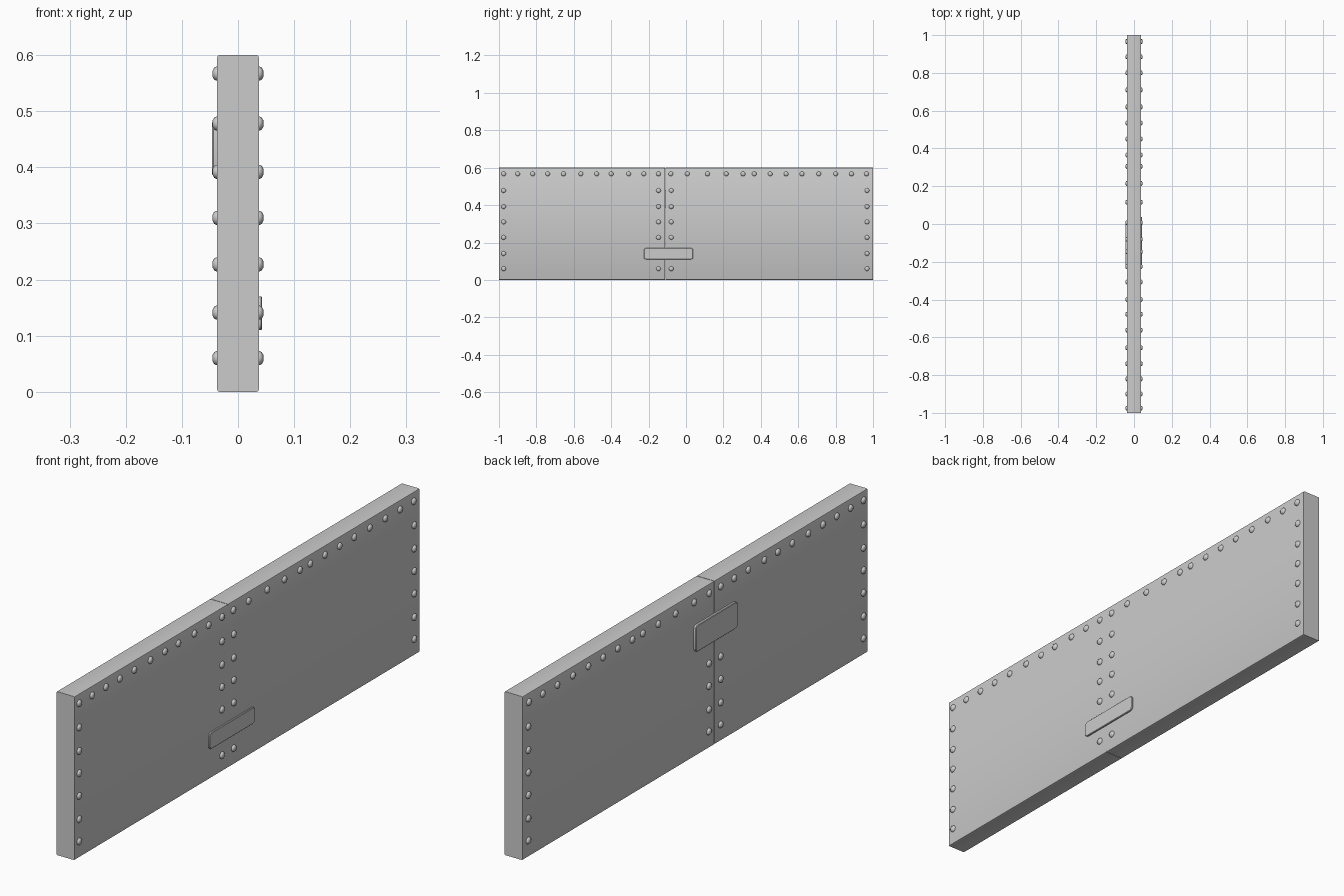
import bpy, bmesh
from math import sin, cos, tau

if "Cube" in bpy.data.objects:
    bpy.data.objects.remove(bpy.data.objects["Cube"])

HALF = 0.037      # half thickness of the wall
SEAM = -0.111     # y of the joint between the two panels


def finish(bm, name):
    bmesh.ops.recalc_face_normals(bm, faces=bm.faces)
    me = bpy.data.meshes.new(name)
    bm.to_mesh(me)
    bm.free()
    ob = bpy.data.objects.new(name, me)
    bpy.context.collection.objects.link(ob)
    bpy.ops.object.select_all(action='DESELECT')
    bpy.context.view_layer.objects.active = ob
    ob.select_set(True)
    bpy.ops.object.shade_smooth_by_angle(angle=0.7)
    return ob


def box(name, x, y, z, axes, bevel, segments):
    """Box from (min, max) ranges; rounds the edges running along the given axes."""
    bm = bmesh.new()
    bmesh.ops.create_cube(bm, size=1)
    for v in bm.verts:
        v.co = [r[0] + (c + 0.5) * (r[1] - r[0]) for r, c in zip((x, y, z), v.co)]
    for axis in axes:
        edges = [e for e in bm.edges
                 if abs((e.verts[1].co - e.verts[0].co).normalized()[axis]) > 0.99
                 and all(abs(f.normal[axis]) < 0.1 for f in e.link_faces)]
        bmesh.ops.bevel(bm, geom=edges, offset=bevel, segments=segments,
                        profile=0.5, affect='EDGES')
    return finish(bm, name)


# wall panels, split by a hairline joint
box("long_panel", (-HALF, HALF), (SEAM + 0.001, 1), (0, 0.6), [1], 0.004, 2)
box("short_panel", (-HALF, HALF), (-1, SEAM - 0.001), (0, 0.6), [1], 0.004, 2)


# joining plates, one per side, with rounded corners and a softened outer rim
def plate(name, x_in, x_out, y, z):
    ob = box(name, sorted((x_in, x_out)), y, z, [0], 0.012, 3)
    bm = bmesh.new()
    bm.from_mesh(ob.data)
    rim = [e for e in bm.edges if all(abs(v.co.x - x_out) < 1e-5 for v in e.verts)]
    bmesh.ops.bevel(bm, geom=rim, offset=0.002, segments=1, affect='EDGES')
    bm.to_mesh(ob.data)
    bm.free()


plate("right_joining_plate", 0.03, 0.043, (-0.225, 0.038), (0.11, 0.17))
plate("left_joining_plate", -0.03, -0.046, (-0.235, 0.008), (0.385, 0.482))

# rivet positions: top row and four columns
row = [-0.975, -0.9, -0.82, -0.74, -0.655, -0.562, -0.478, -0.4, -0.307, -0.225,
       -0.147, -0.081, 0.007, 0.115, 0.215, 0.305, 0.365, 0.45, 0.535, 0.62,
       0.71, 0.8, 0.885, 0.965]
spots = [(y, 0.567) for y in row]
heights = [0.478, 0.392, 0.31, 0.227, 0.141, 0.06]
for y in (-0.975, -0.147, -0.079, 0.968):
    spots += [(y, z) for z in heights]


def covered(side, y, z):
    if side > 0:
        return -0.22 < y < 0.03 and 0.11 < z < 0.17
    return -0.23 < y < 0 and 0.38 < z < 0.49


# domed rivets on each side
PROFILE = [(0.0125, HALF - 0.002), (0.0125, 0.039), (0.0105, 0.0425), (0.006, 0.045)]
SIDES = 12
for side, name in ((1, "right_rivets"), (-1, "left_rivets")):
    bm = bmesh.new()
    for y, z in spots:
        if covered(side, y, z):
            continue
        rings = [[bm.verts.new((side * x, y + r * cos(tau * i / SIDES),
                                z + r * sin(tau * i / SIDES)))
                  for i in range(SIDES)] for r, x in PROFILE]
        for a, b in zip(rings, rings[1:]):
            for i in range(SIDES):
                j = (i + 1) % SIDES
                bm.faces.new((a[i], a[j], b[j], b[i]))
        bm.faces.new(rings[0])
        bm.faces.new(rings[-1])
    finish(bm, name)
